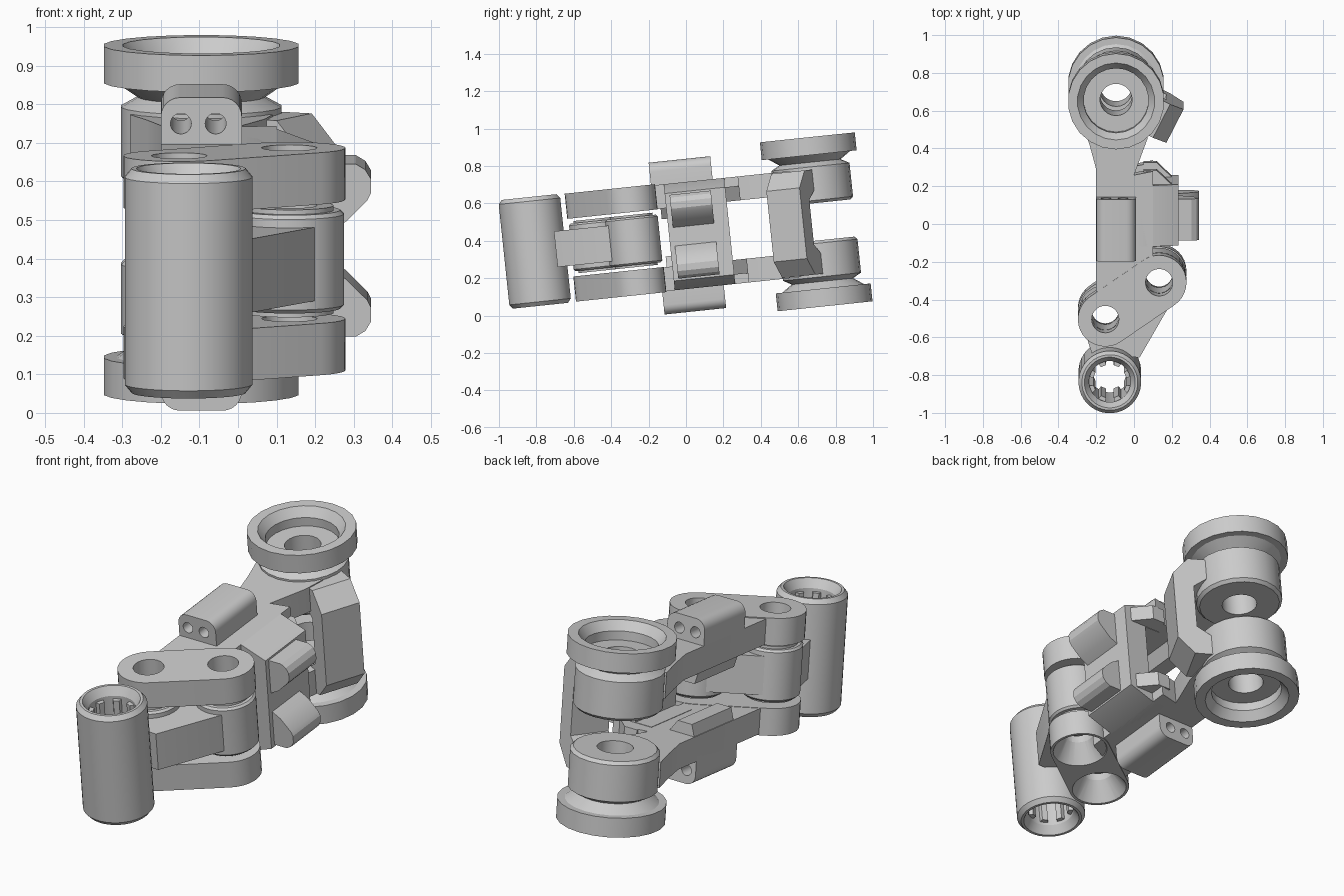
import bpy, bmesh, math
from mathutils import Matrix, Vector

if "Cube" in bpy.data.objects:
    bpy.data.objects.remove(bpy.data.objects["Cube"])

# the whole assembly is built level, symmetric about z = 0, then tilted about x
TILT = Matrix.Translation((0, 0, 0.428)) @ Matrix.Rotation(math.radians(6), 4, 'X')
A = (-0.152, -0.477)      # link pin centres (x, y)
B = (0.133, -0.281)
WHEEL = (-0.095, 0.70)
TUBE = (-0.128, -0.813)


def finish(name, bm):
    bmesh.ops.recalc_face_normals(bm, faces=bm.faces)
    me = bpy.data.meshes.new(name)
    bm.to_mesh(me)
    bm.free()
    ob = bpy.data.objects.new(name, me)
    bpy.context.collection.objects.link(ob)
    return ob


def prism(name, pts, t0, t1, place=lambda p, q, t: (p, q, t)):
    bm = bmesh.new()
    lo = [bm.verts.new(place(p, q, t0)) for p, q in pts]
    hi = [bm.verts.new(place(p, q, t1)) for p, q in pts]
    n = len(pts)
    bm.faces.new(lo)
    bm.faces.new(hi)
    for i in range(n):
        j = (i + 1) % n
        bm.faces.new((lo[i], lo[j], hi[j], hi[i]))
    return finish(name, bm)


def ring(name, centre, profile, sides=32):
    """Revolve a closed (radius, height) profile."""
    bm = bmesh.new()
    rows = []
    for i in range(sides):
        a = 2 * math.pi * (i + 0.5) / sides
        rows.append([bm.verts.new((centre[0] + r * math.cos(a), centre[1] + r * math.sin(a), h))
                     for r, h in profile])
    n = len(profile)
    for i in range(sides):
        r0, r1 = rows[i], rows[(i + 1) % sides]
        for k in range(n):
            m = (k + 1) % n
            bm.faces.new((r0[k], r0[m], r1[m], r1[k]))
    return finish(name, bm)


def cone(centre, r0, r1, z0, z1, rot=None):
    bm = bmesh.new()
    m = Matrix.Translation(centre) @ (rot or Matrix()) @ Matrix.Translation((0, 0, (z0 + z1) / 2))
    bmesh.ops.create_cone(bm, cap_ends=True, segments=28, radius1=r0, radius2=r1,
                          depth=z1 - z0, matrix=m)
    ob = finish("cutter", bm)
    ob.hide_render = True
    return ob


def cut(ob, cutters):
    for c in cutters:
        mod = ob.modifiers.new("cut", 'BOOLEAN')
        mod.operation = 'DIFFERENCE'
        mod.solver = 'EXACT'
        mod.object = c
    bpy.context.view_layer.update()
    dg = bpy.context.evaluated_depsgraph_get()
    me = bpy.data.meshes.new_from_object(ob.evaluated_get(dg))
    ob.modifiers.clear()
    ob.data = me
    for c in cutters:
        bpy.data.objects.remove(c)


def pin_holes():
    return [cone((*c, 0), 0.072, 0.072, -0.5, 0.5) for c in (A, B)]


def capsule(r, steps=16):
    """Outline around the two pins."""
    d = math.atan2(B[1] - A[1], B[0] - A[0])
    out = []
    for c, start in ((B, d - math.pi / 2), (A, d + math.pi / 2)):
        for i in range(steps + 1):
            a = start + math.pi * i / steps
            out.append((c[0] + r * math.cos(a), c[1] + r * math.sin(a)))
    return out


for s, side in ((1, "upper"), (-1, "lower")):
    # wheel with neck and boss
    prof = [(.085, .10), (.195, .10), (.21, .115), (.21, .295), (.165, .32), (.22, .358),
            (.255, .358), (.255, .454), (.205, .454), (.172, .41), (.172, .365), (.085, .365)]
    ring(side + "_wheel", WHEEL, [(r, s * h) for r, h in prof], 22)

    # link plate, with conical cups on the underside
    plate = prism(side + "_link_plate", capsule(0.145), s * .155, s * .29)
    cups = pin_holes()
    if s < 0:
        cups += [cone((*c, 0), .135, .07, -.295, -.19) for c in (A, B)]
    cut(plate, cups)

    # long arm from the link plate to the wheel boss
    arm = prism(side + "_arm", [(-.2, -.36), (-.2, .32), (-.235, .45), (-.28, .59), (.09, .59),
                                (.07, .48), (.0, .29), (.1, .31), (.1, -.22)], s * .157, s * .285)
    cut(arm, pin_holes())

    # rounded mounting pad with two blind holes
    x0, x1, top, r = -.2, .01, .408, .05
    pts = [(x1, .26)]
    for cx, a0 in ((x1 - r, 0), (x0 + r, 90)):
        for i in range(7):
            a = math.radians(a0 + 15 * i)
            pts.append((cx + r * math.cos(a), top - r + r * math.sin(a)))
    pts.append((x0, .26))
    pad = prism(side + "_pad", [(p, s * q) for p, q in pts], -.158, .173,
                lambda p, q, t: (p, t, q))
    cut(pad, [cone((x, 0, s * .34), .027, .027, -.25, .25, Matrix.Rotation(math.pi / 2, 4, 'X'))
              for x in (-.148, -.058)])

    # chamfered rib on the inner side of the arm
    prism(side + "_rib", [(p, s * q) for p, q in
                          ((-.2, .17), (-.18, .10), (-.1, .10), (-.05, .17))],
          -.12, .2, lambda p, q, t: (p, t, q))

    # lug on the right side
    prism(side + "_lug", [(p, s * q) for p, q in
                          ((.2, .225), (.305, .225), (.33, .21), (.345, .185), (.345, .15),
                           (.335, .13), (.28, .075), (.2, .03))],
          -.065, .157, lambda p, q, t: (p, t, q))

    # sloped corner of the body behind the lug
    prism(side + "_gusset", [(.05, .31), (.12, .31), (.235, .2), (.05, .2)], s * .157, s * .235)

# central body joining both arms on the right side
body = [(.02, .285), (.1, .285), (.235, .235), (.235, -.235), (.1, -.285), (.02, -.285),
        (.02, -.155), (.11, -.155), (.11, .155), (.02, .155)]
prism("body", body, -.09, .235, lambda p, q, t: (p, t, q))

# C shaped bridge between the two wheel bosses
nrm = Vector((math.cos(math.radians(-27)), math.sin(math.radians(-27)), 0))
tan = Vector((-nrm.y, nrm.x, 0))
bridge = [(.18, .28), (.27, .28), (.35, .19), (.35, -.19), (.27, -.28), (.18, -.28),
          (.18, -.17), (.25, -.12), (.25, .12), (.18, .17)]
prism("bridge", bridge, -.1, .1,
      lambda p, q, t: Vector((*WHEEL, q)) + nrm * p + tan * t)

# inner link with two pin bosses
inner = prism("inner_link", [(-.22, -.69), (.03, -.70), (.225, -.36), (.25, -.25),
                             (.06, -.17), (-.22, -.36), (-.28, -.5)], -.096, .096)
cut(inner, pin_holes())
for c, r, nm in ((A, .14, "front_pin_boss"), (B, .142, "rear_pin_boss")):
    ring(nm, c, [(.072, -.14), (.115, -.14), (.115, -.128), (r - .01, -.128), (r, -.118),
                 (r, .118), (r - .01, .128), (.115, .128), (.115, .14), (.072, .14)])

# front tube with splined bore
half = [(.11, .25), (.135, .292), (.148, .292), (.166, .27)]
ring("front_tube", TUBE, half + [(r, -h) for r, h in reversed(half)], 36)
for i in range(8):
    m = Matrix.Translation((*TUBE, 0)) @ Matrix.Rotation(math.pi / 4 * (i + .5), 4, 'Z')
    prism("tube_spline", [(.088, -.014), (.12, -.024), (.12, .024), (.088, .014)], -.235, .235,
          lambda p, q, t: m @ Vector((p, q, t)))

# tilt everything and smooth the round faces
for ob in bpy.context.collection.objects:
    ob.data.transform(TILT)
    ob.select_set(True)
    bpy.context.view_layer.objects.active = ob
bpy.ops.object.shade_smooth_by_angle(angle=math.radians(25))
